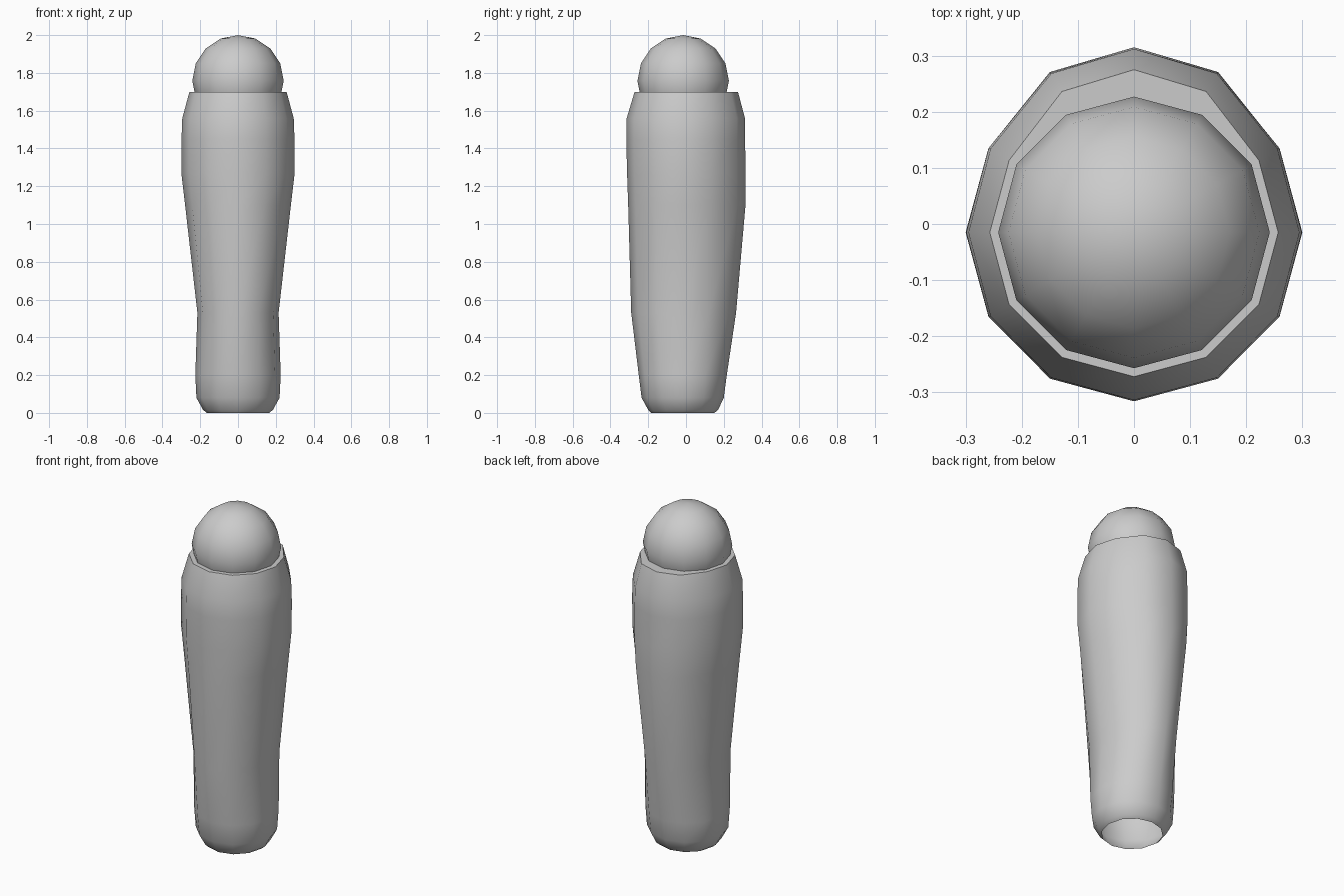
import bpy, bmesh, math

if "Cube" in bpy.data.objects:
    bpy.data.objects.remove(bpy.data.objects["Cube"])

SIDES = 12
CY = -0.015  # shared centre line, slightly towards the front

# Body rings: height, half width, front y, back y
RINGS = [
    (0.00, 0.165, -0.185, 0.150),
    (0.016, 0.185, -0.200, 0.170),
    (0.08, 0.220, -0.235, 0.200),
    (0.20, 0.226, -0.250, 0.216),
    (0.53, 0.215, -0.290, 0.265),
    (1.10, 0.280, -0.306, 0.315),
    (1.27, 0.300, -0.312, 0.315),
    (1.45, 0.299, -0.316, 0.313),
    (1.56, 0.295, -0.314, 0.312),
    (1.70, 0.257, -0.272, 0.275),
]


def finish(bm, name):
    bmesh.ops.recalc_face_normals(bm, faces=bm.faces)
    me = bpy.data.meshes.new(name)
    bm.to_mesh(me)
    bm.free()
    ob = bpy.data.objects.new(name, me)
    bpy.context.collection.objects.link(ob)
    bpy.ops.object.select_all(action='DESELECT')
    ob.select_set(True)
    bpy.context.view_layer.objects.active = ob
    bpy.ops.object.shade_smooth_by_angle(angle=math.radians(40))
    return ob


# Body: lofted shell, open underneath, flat shoulder on top
bm = bmesh.new()
loops = []
for z, rx, front, back in RINGS:
    loop = []
    for i in range(SIDES):
        a = 2 * math.pi * i / SIDES
        s = math.sin(a)
        ry = back - CY if s > 0.8 else CY - front
        loop.append(bm.verts.new((rx * math.cos(a), CY + ry * s, z)))
    loops.append(loop)
for lo, hi in zip(loops, loops[1:]):
    for i in range(SIDES):
        j = (i + 1) % SIDES
        bm.faces.new((lo[i], lo[j], hi[j], hi[i]))
bm.faces.new(loops[-1])
finish(bm, "body")

# Head: low-poly ball sunk into the shoulder
bm = bmesh.new()
bmesh.ops.create_uvsphere(bm, u_segments=SIDES, v_segments=8, radius=0.242)
bmesh.ops.translate(bm, verts=bm.verts, vec=(0, CY, 1.758))
finish(bm, "head")
